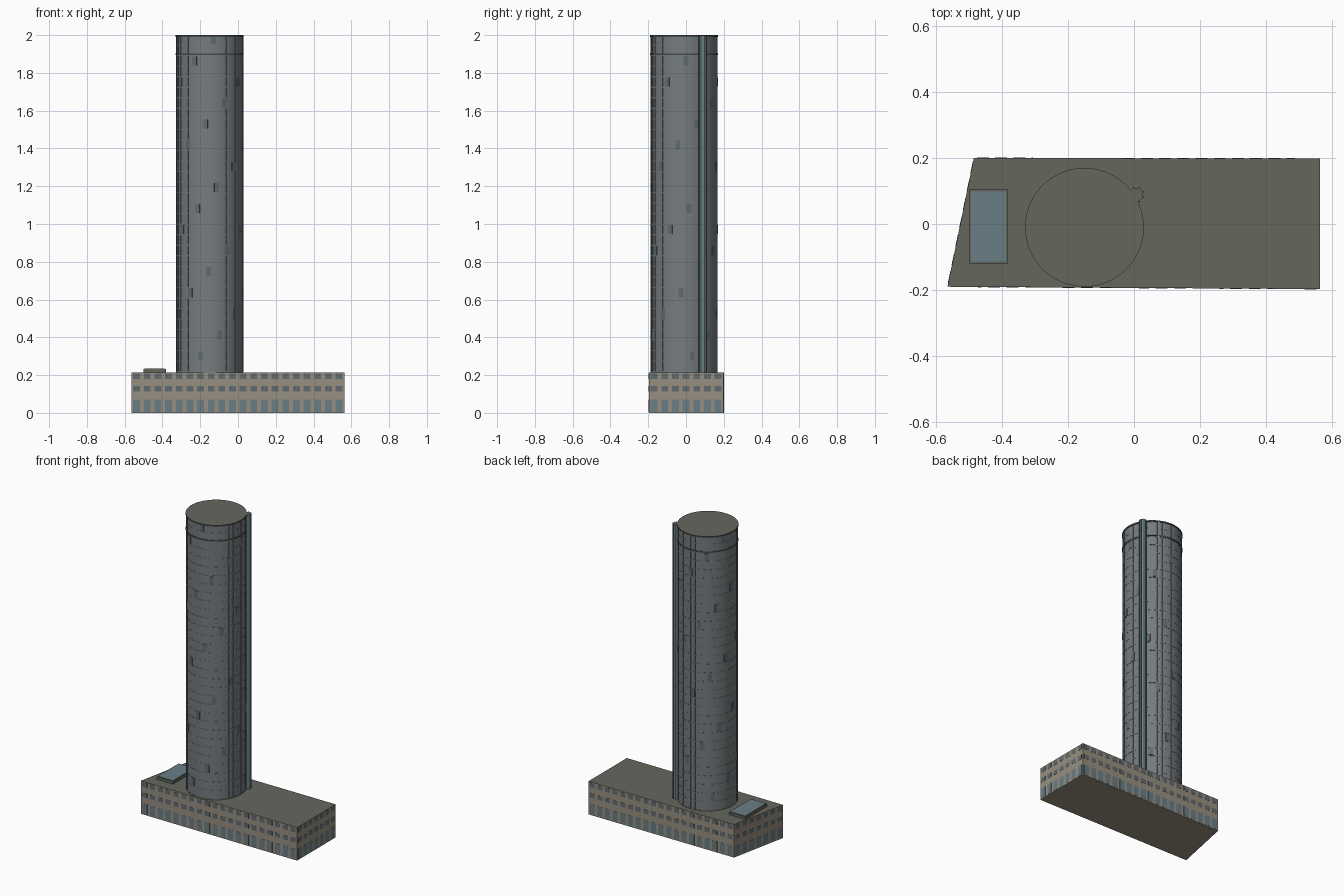
import bpy, bmesh, math
from mathutils import Vector, Matrix

if "Cube" in bpy.data.objects:
    bpy.data.objects.remove(bpy.data.objects["Cube"])


def material(name, rgb):
    m = bpy.data.materials.new(name)
    m.diffuse_color = (*rgb, 1)
    m.use_nodes = True
    m.node_tree.nodes["Principled BSDF"].inputs["Base Color"].default_value = m.diffuse_color
    return m


STONE = material("stone", (0.31, 0.28, 0.22))
ROOF = material("roof", (0.13, 0.135, 0.11))
GLASS = material("glass", (0.14, 0.21, 0.24))
PANE = material("dark_pane", (0.12, 0.145, 0.16))
CLAD = material("cladding", (0.18, 0.20, 0.21))
DARK = material("dark_metal", (0.06, 0.07, 0.07))


def finish(name, bm, *mats):
    me = bpy.data.meshes.new(name)
    bm.to_mesh(me)
    bm.free()
    for m in mats:
        me.materials.append(m)
    ob = bpy.data.objects.new(name, me)
    bpy.context.collection.objects.link(ob)
    return ob


def add_box(bm, centre, size, angle=0.0, mat=0):
    M = (Matrix.Translation(centre) @ Matrix.Rotation(angle, 4, 'Z')
         @ Matrix.Diagonal((*size, 1)))
    r = bmesh.ops.create_cube(bm, size=1, matrix=M)
    for f in {f for v in r['verts'] for f in v.link_faces}:
        f.material_index = mat


def add_prism(bm, pts, z0, z1):
    base = bm.faces.new([bm.verts.new((x, y, z0)) for x, y in reversed(pts)])
    low = list(reversed(base.verts))
    top = [bm.verts.new((v.co.x, v.co.y, z1)) for v in low]
    cap = bm.faces.new(top)
    n = len(pts)
    sides = [bm.faces.new((low[i], low[(i + 1) % n], top[(i + 1) % n], top[i]))
             for i in range(n)]
    return cap, sides


def circle(cx, cy, r, n, start=0.0):
    return [(cx + r * math.cos(start + math.tau * i / n),
             cy + r * math.sin(start + math.tau * i / n)) for i in range(n)]


# Podium block with one slanted end
BASE_TOP = 0.215
foot = [(-0.565, -0.19), (0.563, -0.197), (0.563, 0.198), (-0.485, 0.2)]
bm = bmesh.new()
cap, _ = add_prism(bm, foot, 0, BASE_TOP)
cap.material_index = 1
finish("podium", bm, STONE, ROOF)

# Podium windows: tall ground floor and two upper rows on every side
bm = bmesh.new()
for i, a in enumerate(foot):
    a, b = Vector((*a, 0)), Vector((*foot[(i + 1) % 4], 0))
    d = b - a
    count = round(d.length / 0.0565)
    for k in range(count):
        p = a + d * ((k + 0.5) / count)
        for z0, z1, mat in ((0.006, 0.072, 0), (0.114, 0.142, 1), (0.18, 0.208, 1)):
            add_box(bm, (p.x, p.y, (z0 + z1) / 2), (0.036, 0.002, z1 - z0),
                    math.atan2(d.y, d.x), mat)
finish("podium_windows", bm, GLASS, PANE)

# Tower shaft: revolved floors, each with a thin spandrel band
CX, CY, R, N, FLOORS = -0.15, -0.01, 0.1765, 72, 32
step = (2.0 - BASE_TOP) / FLOORS
bm = bmesh.new()
profile = []
for f in range(FLOORS):
    z = BASE_TOP + f * step
    profile += [(R + 0.001, z), (R + 0.001, z + 0.006), (R, z + 0.006), (R, z + step)]
profile[-1] = (R, 1.998)
rings = [[bm.verts.new((x, y, z)) for x, y in circle(CX, CY, r, N)] for r, z in profile]
for lo, hi in zip(rings, rings[1:]):
    for i in range(N):
        j = (i + 1) % N
        bm.faces.new((lo[i], lo[j], hi[j], hi[i]))
bm.faces.new(rings[-1])
bm.faces.new(list(reversed(rings[0])))
tower = finish("tower_shaft", bm, CLAD)

# Slim vertical mullions
bm = bmesh.new()
for i in range(36):
    t = math.tau * i / 36
    add_box(bm, (CX + R * math.cos(t), CY + R * math.sin(t), (BASE_TOP + 1.99) / 2),
            (0.002, 0.0016, 1.99 - BASE_TOP), t)
finish("tower_mullions", bm, CLAD)

# Scattered darker panes spiralling around the shaft
bm = bmesh.new()
for k in range(0, FLOORS, 2):
    for s in range(3):
        t = math.radians(-106 + 33.5 * k / 2 + 120 * s)
        add_box(bm, (CX + R * math.cos(t), CY + R * math.sin(t),
                     BASE_TOP + (k + 1.55) * step), (0.003, 0.026, step * 0.86), t)
finish("tower_dark_panes", bm, PANE)

# Crown ring and roof rim
for name, z0, z1 in (("crown_ring", 1.894, 1.902), ("roof_rim", 1.991, 2.0)):
    bm = bmesh.new()
    cap, _ = add_prism(bm, circle(CX, CY, 0.18, N), z0, z1)
    cap.material_index = 1
    finish(name, bm, DARK, ROOF)

# Faceted glass shaft rising along the back right of the tower
SX, SY, SR = 0.007, 0.089, 0.022
bm = bmesh.new()
cap, _ = add_prism(bm, circle(SX, SY, SR, 8, math.pi / 8), BASE_TOP, 1.999)
cap.material_index = 1
finish("side_shaft", bm, GLASS, ROOF)
bm = bmesh.new()
for i in range(8):
    t = math.pi / 8 + math.tau * i / 8
    add_box(bm, (SX + SR * math.cos(t), SY + SR * math.sin(t), (BASE_TOP + 2) / 2),
            (0.004, 0.004, 1.998 - BASE_TOP), t)
finish("side_shaft_mullions", bm, DARK)

# Rooftop skylight: frame and glass
bm = bmesh.new()
x0, x1, y0, y1, w = -0.5, -0.382, -0.12, 0.104, 0.006
for x in (x0 + w / 2, x1 - w / 2):
    add_box(bm, (x, (y0 + y1) / 2, 0.2235), (w, y1 - y0, 0.017))
for y in (y0 + w / 2, y1 - w / 2):
    add_box(bm, ((x0 + x1) / 2, y, 0.2235), (x1 - x0 - 2 * w, w, 0.017))
finish("skylight_frame", bm, ROOF)
bm = bmesh.new()
add_box(bm, ((x0 + x1) / 2, (y0 + y1) / 2, 0.224), (x1 - x0 - 2 * w, y1 - y0 - 2 * w, 0.02))
finish("skylight_glass", bm, GLASS)
